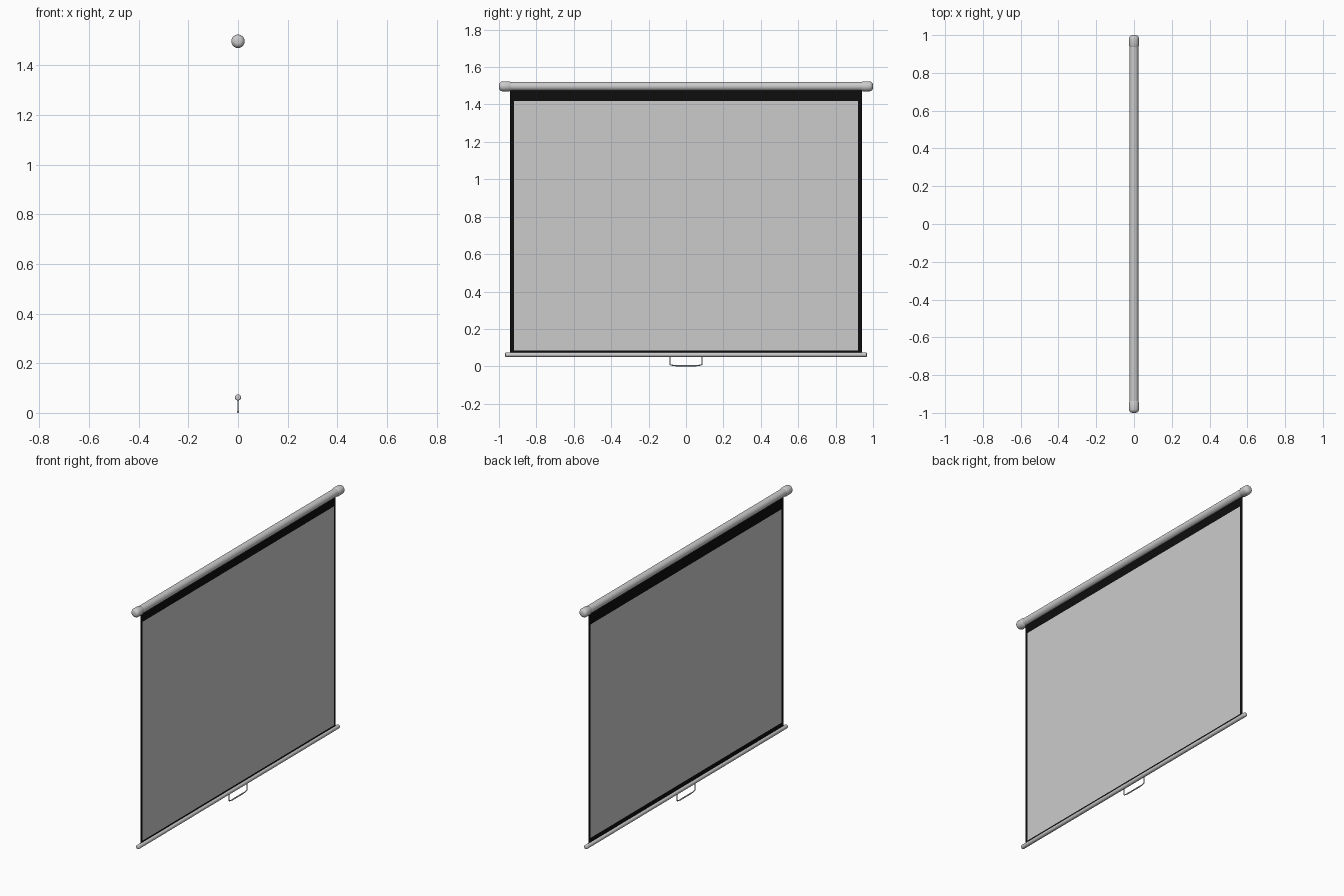
import bpy, bmesh, math
from mathutils import Vector

if "Cube" in bpy.data.objects:
    bpy.data.objects.remove(bpy.data.objects["Cube"])

TUBE_Z, BAR_Z = 1.497, 0.0625

black = bpy.data.materials.new("black_fabric")
black.diffuse_color = (0.004, 0.004, 0.004, 1)
black.use_nodes = True
black.node_tree.nodes["Principled BSDF"].inputs["Base Color"].default_value = black.diffuse_color


def add_mesh(name, bm):
    mesh = bpy.data.meshes.new(name)
    bm.to_mesh(mesh)
    bm.free()
    obj = bpy.data.objects.new(name, mesh)
    bpy.context.collection.objects.link(obj)
    return obj


def lathe(name, profile, z, steps=32):
    """Revolve (y, radius) points around a line along y at height z."""
    bm = bmesh.new()
    verts = [bm.verts.new((0, y, z + r)) for y, r in profile]
    edges = [bm.edges.new(pair) for pair in zip(verts, verts[1:])]
    bmesh.ops.spin(bm, geom=verts + edges, cent=(0, 0, z), axis=(0, 1, 0),
                   angle=math.tau, steps=steps)
    bmesh.ops.remove_doubles(bm, verts=bm.verts, dist=1e-5)
    bmesh.ops.recalc_face_normals(bm, faces=bm.faces)
    obj = add_mesh(name, bm)
    bpy.ops.object.select_all(action='DESELECT')
    obj.select_set(True)
    bpy.context.view_layer.objects.active = obj
    bpy.ops.object.shade_smooth_by_angle(angle=math.radians(40))
    return obj


def dome(y_end, r, fillet, side):
    """Rounded outer end of a rod, from its side wall to the axis."""
    pts = []
    for i in range(6):
        a = math.pi / 2 * i / 5
        pts.append((side * (y_end - fillet + fillet * math.sin(a)),
                    r - fillet + fillet * math.cos(a)))
    return pts + [(side * y_end, 0)]


def panel(name, x, y, z0, z1, side):
    """Flat rectangle facing +x or -x."""
    bm = bmesh.new()
    ring = [(x, -y, z0), (x, y, z0), (x, y, z1), (x, -y, z1)]
    bm.faces.new([bm.verts.new(p) for p in ring[::side]])
    return add_mesh(name, bm)


# Roller housing tube and its rounded end caps
lathe("housing_tube", [(-0.96, 0.0235), (0.96, 0.0235)], TUBE_Z)
for side, label in ((-1, "left"), (1, "right")):
    lathe(f"end_cap_{label}",
          [(side * 0.938, 0.0235), (side * 0.945, 0.027)] + dome(1.0, 0.027, 0.02, side),
          TUBE_Z)

# Bottom weight bar
lathe("bottom_bar", dome(0.967, 0.0125, 0.006, -1)[::-1] + dome(0.967, 0.0125, 0.006, 1),
      BAR_Z, 24)

# Black fabric sheet with a grey viewing area on each side
sheet = panel("fabric_sheet", 0, 0.94, BAR_Z, TUBE_Z - 0.01, 1)
sheet.data.materials.append(black)
panel("screen_front", 0.001, 0.92, 0.085, 1.418, 1)
panel("screen_back", -0.001, 0.918, 0.102, 1.402, -1)


# Wire pull handle
def wire(name, points, radius):
    curve = bpy.data.curves.new(name, 'CURVE')
    curve.dimensions = '3D'
    curve.bevel_depth = radius
    curve.bevel_resolution = 2
    curve.use_fill_caps = True
    spline = curve.splines.new('POLY')
    spline.points.add(len(points) - 1)
    for p, (y, z) in zip(spline.points, points):
        p.co = (0, y, z, 1)
        p.radius = 1
    obj = bpy.data.objects.new(name, curve)
    bpy.context.collection.objects.link(obj)
    return obj


half = [(0.086, 0.056), (0.086, 0.013), (0.084, 0.009), (0.079, 0.007), (0.06, 0.004)]
wire("pull_handle", [(-y, z) for y, z in half] + half[::-1], 0.003)
wire("handle_grip", [(-0.055, 0.004), (0.055, 0.004)], 0.004)
